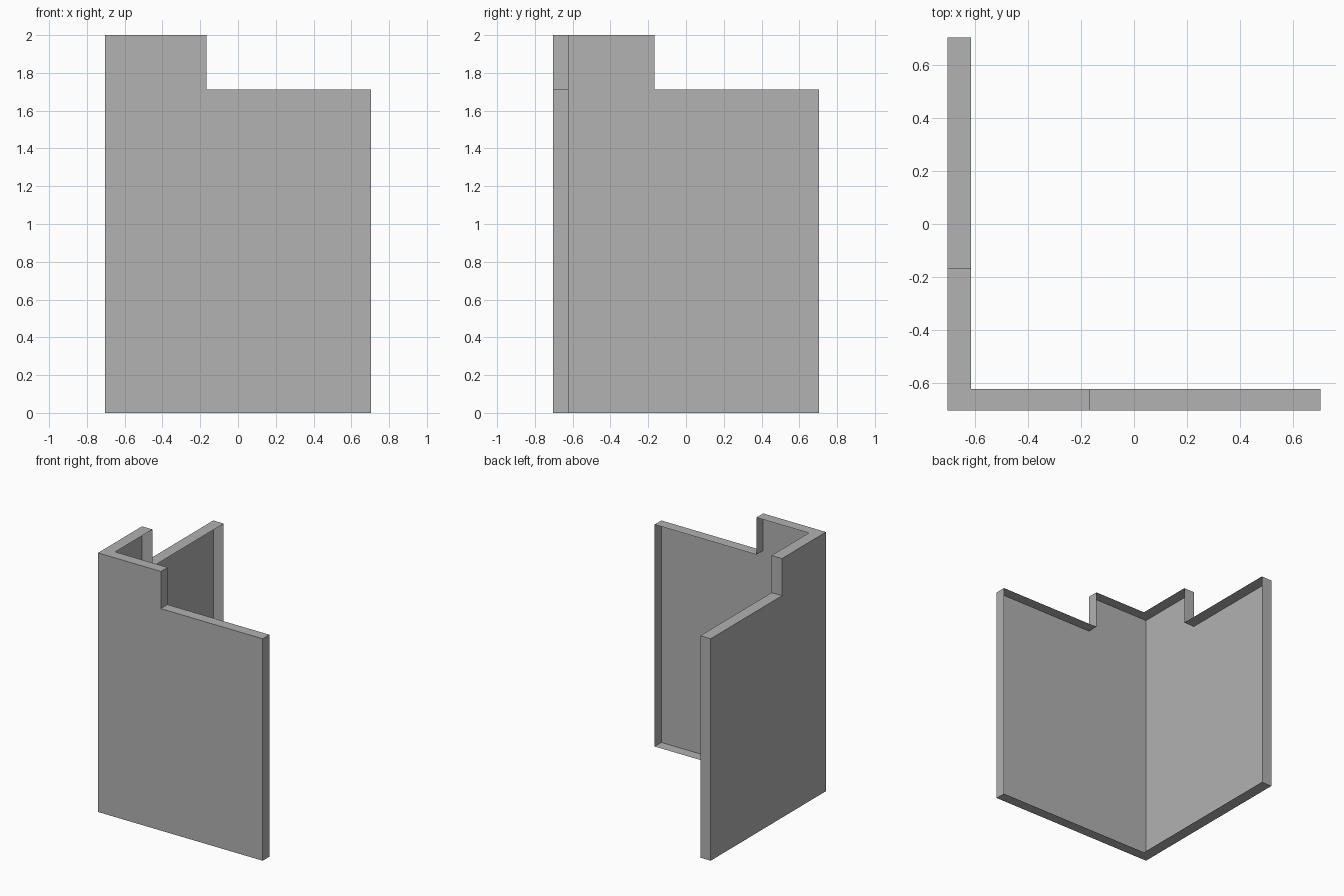
import bpy
import bmesh

cube = bpy.data.objects.get("Cube")
if cube:
    bpy.data.objects.remove(cube, do_unlink=True)

HALF = 0.703          # half width of the footprint
STEP = -0.167         # where the top edge steps down
LOW, HIGH = 1.713, 2.0
IN_X, IN_Y = -0.614, -0.621   # inner edges of the side and front rims

grey = bpy.data.materials.new("plain grey")
grey.use_nodes = True
colour = (0.445, 0.445, 0.445, 1)
grey.diffuse_color = colour
grey.node_tree.nodes["Principled BSDF"].inputs["Base Color"].default_value = colour

# Stepped outline of one wall, from the shared corner outwards
outline = [(-HALF, HIGH), (-HALF, 0), (HALF, 0),
           (HALF, LOW), (STEP, LOW), (STEP, HIGH)]


def add_wall(bm, place, depth, corner):
    """Outer panel plus a rim turned inwards, mitred at the corner, open inside."""
    outer = [bm.verts.new(place(u, -HALF, z)) for u, z in outline]
    inner = [bm.verts.new(place(max(u, corner), depth, z)) for u, z in outline]
    bm.faces.new(outer)
    for i in range(1, len(outline)):
        j = (i + 1) % len(outline)
        bm.faces.new((outer[j], outer[i], inner[i], inner[j]))


bm = bmesh.new()
add_wall(bm, lambda u, d, z: (u, d, z), IN_Y, IN_X)    # front wall
add_wall(bm, lambda u, d, z: (d, u, z), IN_X, IN_Y)    # side wall

# Weld the corner and merge the flat rims across the mitre
bmesh.ops.remove_doubles(bm, verts=bm.verts, dist=0.0001)
bmesh.ops.recalc_face_normals(bm, faces=bm.faces)
bmesh.ops.dissolve_limit(bm, angle_limit=0.01, verts=bm.verts, edges=bm.edges)

# Make the front panel face outwards
bm.faces.ensure_lookup_table()
front = min(bm.faces, key=lambda f: f.calc_center_median().y)
if front.normal.y > 0:
    bmesh.ops.reverse_faces(bm, faces=bm.faces)

mesh = bpy.data.meshes.new("corner_wall")
bm.to_mesh(mesh)
bm.free()
mesh.materials.append(grey)
wall = bpy.data.objects.new("corner_wall", mesh)
bpy.context.collection.objects.link(wall)
